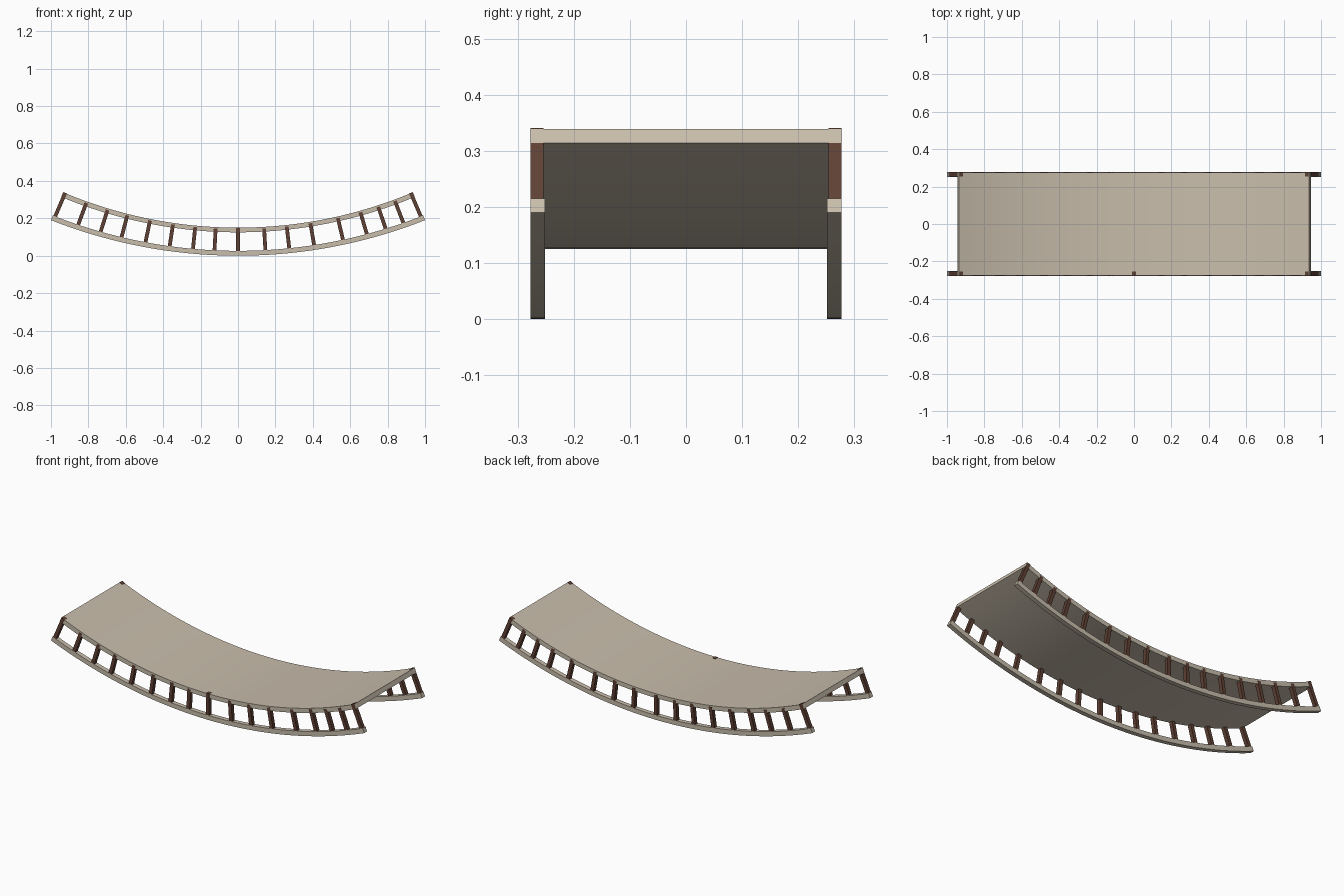
import bpy, bmesh, math
from mathutils import Vector

if "Cube" in bpy.data.objects:
    bpy.data.objects.remove(bpy.data.objects["Cube"])

SEGS = 48


def material(name, rgb):
    m = bpy.data.materials.new(name)
    m.diffuse_color = (*rgb, 1)
    m.use_nodes = True
    m.node_tree.nodes["Principled BSDF"].inputs["Base Color"].default_value = m.diffuse_color
    return m


STONE = material("pale_beige", (0.58, 0.51, 0.41))
WOOD = material("dark_brown", (0.115, 0.053, 0.036))


def arc(t, z0, x1, z1):
    """Point on a circular sag from (0, z0) to (x1, z1), t in -1..1."""
    a = 2 * math.atan2(z1 - z0, x1)
    r = x1 / math.sin(a)
    return r * math.sin(a * t), z0 + r * (1 - math.cos(a * t))


# Lower and upper edge arcs: centre height, end x, end height
RAIL = ((0.0, 1.0, 0.19), (0.026, 0.99, 0.215))
DECK = ((0.125, 0.945, 0.314), (0.15, 0.935, 0.339))


def finish(name, bm, mat):
    bmesh.ops.recalc_face_normals(bm, faces=bm.faces)
    me = bpy.data.meshes.new(name)
    bm.to_mesh(me)
    bm.free()
    me.materials.append(mat)
    ob = bpy.data.objects.new(name, me)
    bpy.context.collection.objects.link(ob)
    return ob


def smooth(ob):
    bpy.ops.object.select_all(action='DESELECT')
    ob.select_set(True)
    bpy.context.view_layer.objects.active = ob
    bpy.ops.object.shade_smooth_by_angle(angle=math.radians(30))


def curved_slab(name, edges, y0, y1):
    bm = bmesh.new()
    rings = []
    for i in range(SEGS + 1):
        t = 2 * i / SEGS - 1
        (xa, za), (xb, zb) = arc(t, *edges[0]), arc(t, *edges[1])
        rings.append([bm.verts.new(p) for p in
                      ((xa, y0, za), (xa, y1, za), (xb, y1, zb), (xb, y0, zb))])
    for a, b in zip(rings, rings[1:]):
        for k in range(4):
            n = (k + 1) % 4
            bm.faces.new((a[k], a[n], b[n], b[k]))
    bm.faces.new(rings[0])
    bm.faces.new(rings[-1])
    smooth(finish(name, bm, STONE))


def post(name, x_mid, y, through):
    """Square post leaning with the arcs, from rail to deck."""
    t = x_mid / 0.967
    xa, za = arc(t, *RAIL[0])
    xb, zb = arc(t, *DECK[1])
    a, b = Vector((xa, y, za)), Vector((xb, y, zb))
    d = (b - a).normalized()
    a += d * 0.008
    b += d * (0.002 if through else -0.008)
    side = Vector((d.z, 0, -d.x)) * 0.01
    w = Vector((0, 0.0112, 0))
    bm = bmesh.new()
    lo, hi = ([bm.verts.new(c + s) for s in (-side - w, side - w, side + w, -side + w)]
              for c in (a, b))
    bm.faces.new(lo)
    bm.faces.new(hi)
    for k in range(4):
        n = (k + 1) % 4
        bm.faces.new((lo[k], lo[n], hi[n], hi[k]))
    finish(name, bm, WOOD)


# Sagging deck and the two lower rails
curved_slab("deck", DECK, -0.276, 0.276)
curved_slab("front_rail", RAIL, -0.277, -0.251)
curved_slab("back_rail", RAIL, 0.251, 0.277)

# Unevenly spaced posts along both sides
POSTS = (-0.955, -0.83, -0.71, -0.60, -0.475, -0.35, -0.23, -0.12, 0,
         0.14, 0.262, 0.39, 0.54, 0.665, 0.765, 0.86, 0.955)
for label, s in (("front", -1), ("back", 1)):
    for i, x in enumerate(POSTS):
        through = i in (0, 16) or (i == 8 and s < 0)
        post(f"{label}_post_{i + 1}", x, s * 0.2655, through)
